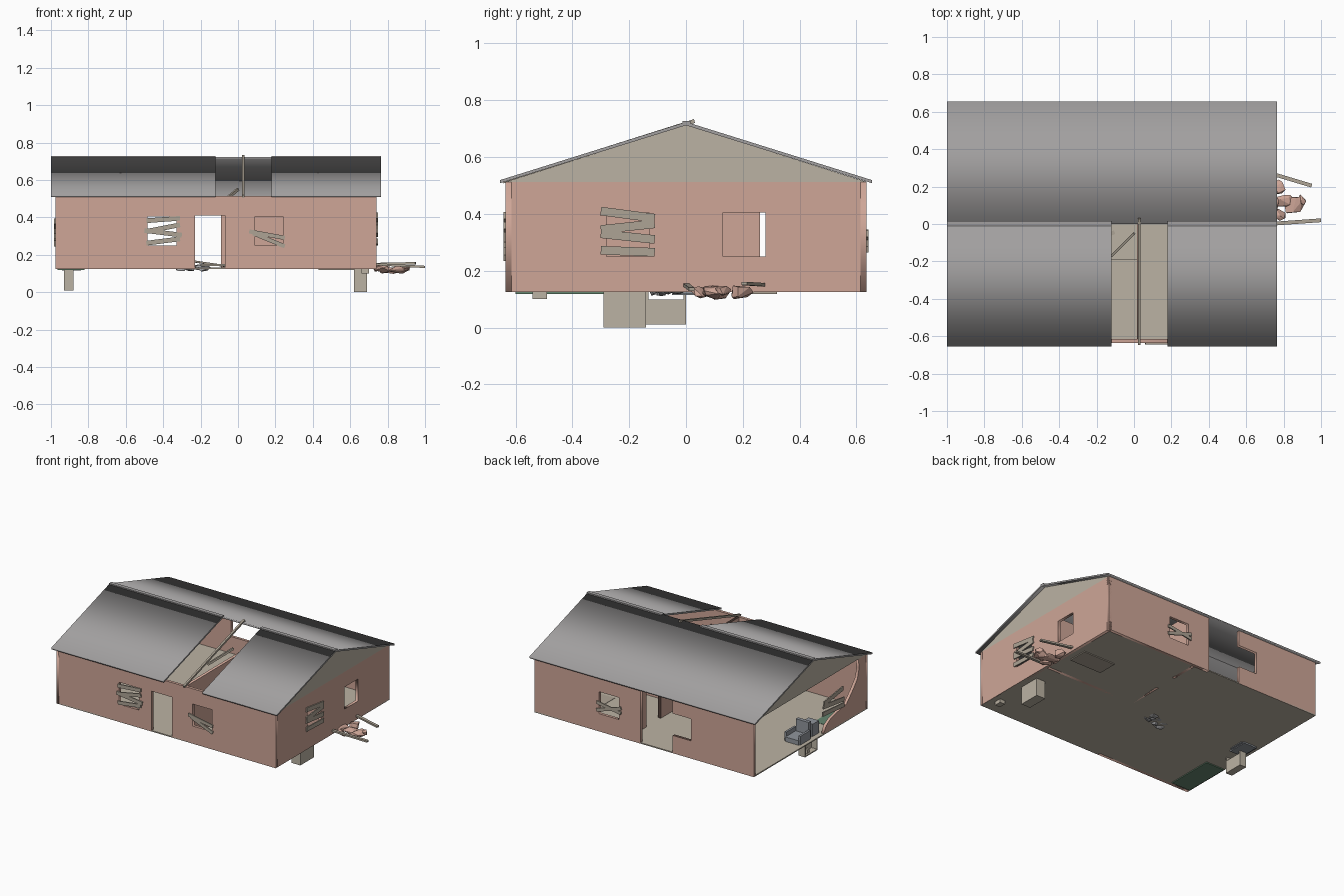
import bpy, bmesh, math, random
from mathutils import Matrix, Vector

if "Cube" in bpy.data.objects:
    bpy.data.objects.remove(bpy.data.objects["Cube"])

random.seed(4)


def mat(name, c):
    m = bpy.data.materials.new(name)
    m.diffuse_color = (*c, 1)
    m.use_nodes = True
    m.node_tree.nodes["Principled BSDF"].inputs["Base Color"].default_value = m.diffuse_color
    return m


PINK = mat("brick", (0.62, 0.38, 0.31))
TAN = mat("plaster", (0.50, 0.45, 0.37))
ROOF = mat("roofing", (0.36, 0.35, 0.35))
WOOD = mat("old_wood", (0.42, 0.37, 0.30))
GREY = mat("grey_cloth", (0.28, 0.30, 0.33))
STONE = mat("concrete", (0.36, 0.36, 0.37))
GREEN = mat("green_cloth", (0.13, 0.24, 0.16))


def add(name, me, m):
    ob = bpy.data.objects.new(name, me)
    me.materials.clear()
    me.materials.append(m)
    bpy.context.collection.objects.link(ob)
    return ob


def box(name, x, y, z, m):
    """Axis-aligned box from (min, max) pairs."""
    bm = bmesh.new()
    bmesh.ops.create_cube(bm, size=1)
    for v in bm.verts:
        v.co = [r[0] if c < 0 else r[1] for c, r in zip(v.co, (x, y, z))]
    me = bpy.data.meshes.new(name)
    bm.to_mesh(me)
    bm.free()
    return add(name, me, m)


def beam(name, a, b, w, t, m, up=(0, 0, 1)):
    """Plank from a to b, w wide, t thick along the up direction."""
    a, b = Vector(a), Vector(b)
    d = (b - a).normalized()
    s = Vector(up).cross(d).normalized()
    u = d.cross(s)
    rot = Matrix((d, s, u)).transposed().to_4x4()
    bm = bmesh.new()
    bmesh.ops.create_cube(bm, size=1, matrix=Matrix.Translation((a + b) / 2) @ rot
                          @ Matrix.Diagonal(((b - a).length, w, t, 1)))
    me = bpy.data.meshes.new(name)
    bm.to_mesh(me)
    bm.free()
    return add(name, me, m)


def slab(name, axis, lo, hi, outline, holes, m):
    """Flat outline with holes, extruded along x or y from lo to hi."""
    cu = bpy.data.curves.new(name, 'CURVE')
    cu.dimensions = '2D'
    cu.fill_mode = 'BOTH'
    cu.extrude = (hi - lo) / 2
    rects = [[(a, c), (b, c), (b, d), (a, d)] for a, b, c, d in holes]
    for loop in [outline] + rects:
        sp = cu.splines.new('POLY')
        sp.points.add(len(loop) - 1)
        for p, (u, v) in zip(sp.points, loop):
            p.co = (u, v, 0, 1)
        sp.use_cyclic_u = True
    tmp = bpy.data.objects.new("tmp", cu)
    bpy.context.collection.objects.link(tmp)
    dg = bpy.context.evaluated_depsgraph_get()
    me = bpy.data.meshes.new_from_object(tmp.evaluated_get(dg))
    bpy.data.objects.remove(tmp)
    mid = (lo + hi) / 2
    if axis == 'x':
        M = Matrix(((0, 0, 1, mid), (1, 0, 0, 0), (0, 1, 0, 0), (0, 0, 0, 1)))
    else:
        M = Matrix(((1, 0, 0, 0), (0, 0, -1, mid), (0, 1, 0, 0), (0, 0, 0, 1)))
    me.transform(M)
    return add(name, me, m)


def rock(name, c, s, m):
    bm = bmesh.new()
    pts = [Vector([random.uniform(-1, 1) for _ in range(3)]) for _ in range(16)]
    for p in pts:
        bm.verts.new([c[i] + p.normalized()[i] * s[i] * random.uniform(.8, 1) for i in range(3)])
    r = bmesh.ops.convex_hull(bm, input=bm.verts[:])
    bmesh.ops.delete(bm, geom=[g for g in r['geom_interior'] if isinstance(g, bmesh.types.BMVert)],
                     context='VERTS')
    me = bpy.data.meshes.new(name)
    bm.to_mesh(me)
    bm.free()
    return add(name, me, m)


B, T = 0.125, 0.513          # floor and eave heights
X0, X1, Y = -0.975, 0.74, 0.635
WZ = (0.25, 0.405)           # window heights

# Outer walls
slab("front_wall", 'y', -Y, -Y + .02,
     [(X0, B), (-.23, B), (-.23, .41), (-.07, .41), (-.07, B), (X1, B), (X1, T), (X0, T)],
     [(-.485, -.33, *WZ), (.09, .24, *WZ)], PINK)
slab("back_wall_right", 'y', Y - .02, Y, [(-.09, B), (X1, B), (X1, T), (-.09, T)],
     [(.08, .235, *WZ)], PINK)
slab("back_wall_left", 'y', Y - .02, Y,
     [(X0, B), (-.34, B), (-.34, .25), (-.485, .25), (-.485, .405), (-.34, .405), (-.34, T), (X0, T)],
     [], PINK)
slab("right_wall", 'x', X1 - .02, X1, [(-Y, B), (Y, B), (Y, T), (-Y, T)],
     [(-.28, -.13, *WZ), (.13, .28, *WZ)], PINK)
slab("broken_left_wall", 'x', X0, X0 + .02,
     [(-Y, B), (-.14, B), (-.17, .18), (-.22, .21), (-.30, .23), (-.40, .25), (-.47, .32),
      (-.52, .38), (-.54, .45), (-.53, T), (-Y, T)], [], PINK)

# Inner walls with a doorway
slab("long_partition", 'x', .015, .035,
     [(-Y + .02, B), (.26, B), (.26, .41), (.42, .41), (.42, B), (Y - .02, B), (Y - .02, T), (-Y + .02, T)],
     [], PINK)
slab("cross_partition", 'y', 0, .02, [(.035, B), (X1 - .02, B), (X1 - .02, T), (.035, T)], [], PINK)

# Floor and gables
box("floor", (X0, X1), (-Y, Y), (B, B + .008), TAN)
for n, x in (("left", X0), ("right", X1 - .02)):
    slab(n + "_gable", 'x', x, x + .02, [(-Y, T), (Y, T), (0, .713)], [], TAN)

# Roof: whole at the back, gap at the front
def roof(name, x0, x1, s):
    slab(name, 'x', x0, x1, [(0, .724), (s * .655, .519), (s * .655, .508), (0, .712)], [], ROOF)


roof("back_roof", -1, .765, 1)
roof("front_roof_left", -1, -.12, -1)
roof("front_roof_right", .18, .765, -1)
for n, x0, x1 in (("left", -1, -.12), ("right", .18, .765)):
    box(n + "_ridge_cap", (x0, x1), (-.012, .015), (.718, .728), ROOF)

# Bare rafter and fallen plank in the roof gap
beam("rafter", (.028, .03, .727), (.028, -.645, .514), .014, .014, WOOD)
beam("fallen_rafter", (-.12, -.17, .45), (.0, -.05, .55), .014, .014, WOOD)
box("fallen_ceiling_panel", (-.2, .015), (-.19, 0), (.14, .15), TAN)


# Window boards: (start, end, z at start, z at end)
def boards(name, axis, pos, rows, w=.03):
    for i, (a, b, za, zb) in enumerate(rows):
        if axis == 'y':
            p, q, up = (a, pos, za), (b, pos, zb), (0, 1, 0)
        else:
            p, q, up = (pos, a, za), (pos, b, zb), (1, 0, 0)
        beam(f"{name}_board_{i + 1}", p, q, w, .008, WOOD, up)


boards("front_left", 'y', -Y - .004, [(-.49, -.31, .382, .395), (-.49, -.31, .325, .36),
                                     (-.50, -.30, .33, .305), (-.49, -.31, .262, .285)], .025)
boards("front_right", 'y', -Y - .004, [(.06, .25, .325, .29), (.08, .25, .315, .245)], .022)
boards("right", 'x', X1 + .004, [(-.30, -.11, .41, .385), (-.30, -.11, .345, .365),
                                 (-.30, -.11, .33, .31), (-.30, -.11, .272, .265)])
boards("back", 'y', Y + .004, [(.06, .25, .30, .33), (.06, .25, .335, .275)], .022)
boards("left", 'x', X0 - .006, [(-.36, -.12, .26, .28), (-.36, -.13, .30, .33), (-.35, -.14, .38, .35)])

# Rubble outside the right wall
for i, (c, s) in enumerate([((.85, .11, .125), (.07, .07, .03)), ((.78, .19, .125), (.04, .05, .03)),
                            ((.78, .05, .125), (.05, .04, .025)), ((.80, .12, .115), (.07, .05, .025)),
                            ((.74, .10, .13), (.04, .06, .025)), ((.90, .13, .13), (.025, .04, .02))]):
    rock(f"brick_rubble_{i + 1}", c, s, PINK)
beam("rubble_plank_1", (.70, .28, .15), (.95, .205, .155), .02, .012, WOOD)
beam("rubble_plank_2", (.72, .0, .15), (1.0, .02, .135), .02, .012, WOOD)

# Concrete rubble through the middle of the floor
for i in range(9):
    c = (random.uniform(-.33, -.13), random.uniform(-.11, -.02), random.uniform(.12, .14))
    rock(f"floor_rubble_{i + 1}", c, (.04, .025, .018), STONE)
beam("floor_rubble_plank", (-.24, -.1, .165), (-.07, -.03, .14), .02, .01, WOOD)

# Blocks below the floor
box("support_block", (.62, .69), (-.29, -.14), (0, B), TAN)
box("small_block", (.66, .70), (-.54, -.49), (.10, B), TAN)

# Open cabinet below the left side
cy = (-.14, 0)
box("cabinet_bottom", (-.93, -.88), cy, (.01, .018), TAN)
box("cabinet_shelf", (-.93, -.88), cy, (.09, .098), TAN)
box("cabinet_back", (-.888, -.88), cy, (.01, .098), TAN)
for i, y in enumerate((-.14, -.008)):
    box(f"cabinet_side_{i + 1}", (-.93, -.88), (y, y + .008), (.01, B), TAN)
box("cabinet_item", (-.92, -.90), (-.065, -.04), (.018, .045), TAN)

# Broken armchair by the open wall
box("chair_seat", (-.94, -.84), (-.03, .09), (.115, .165), GREY)
box("chair_back", (-.94, -.84), (-.05, -.025), (.115, .25), GREY)
for i, x in enumerate((-.95, -.84)):
    box(f"chair_arm_{i + 1}", (x, x + .015), (-.03, .08), (.12, .195), GREY)
box("side_crate", (-.94, -.86), (-.14, -.07), (B, .22), GREY)

# Floor mats
box("green_mat", (-.965, -.82), (-.60, -.26), (.118, .135), GREEN)
box("brown_mat", (.43, .68), (.18, .32), (.118, .135), WOOD)
